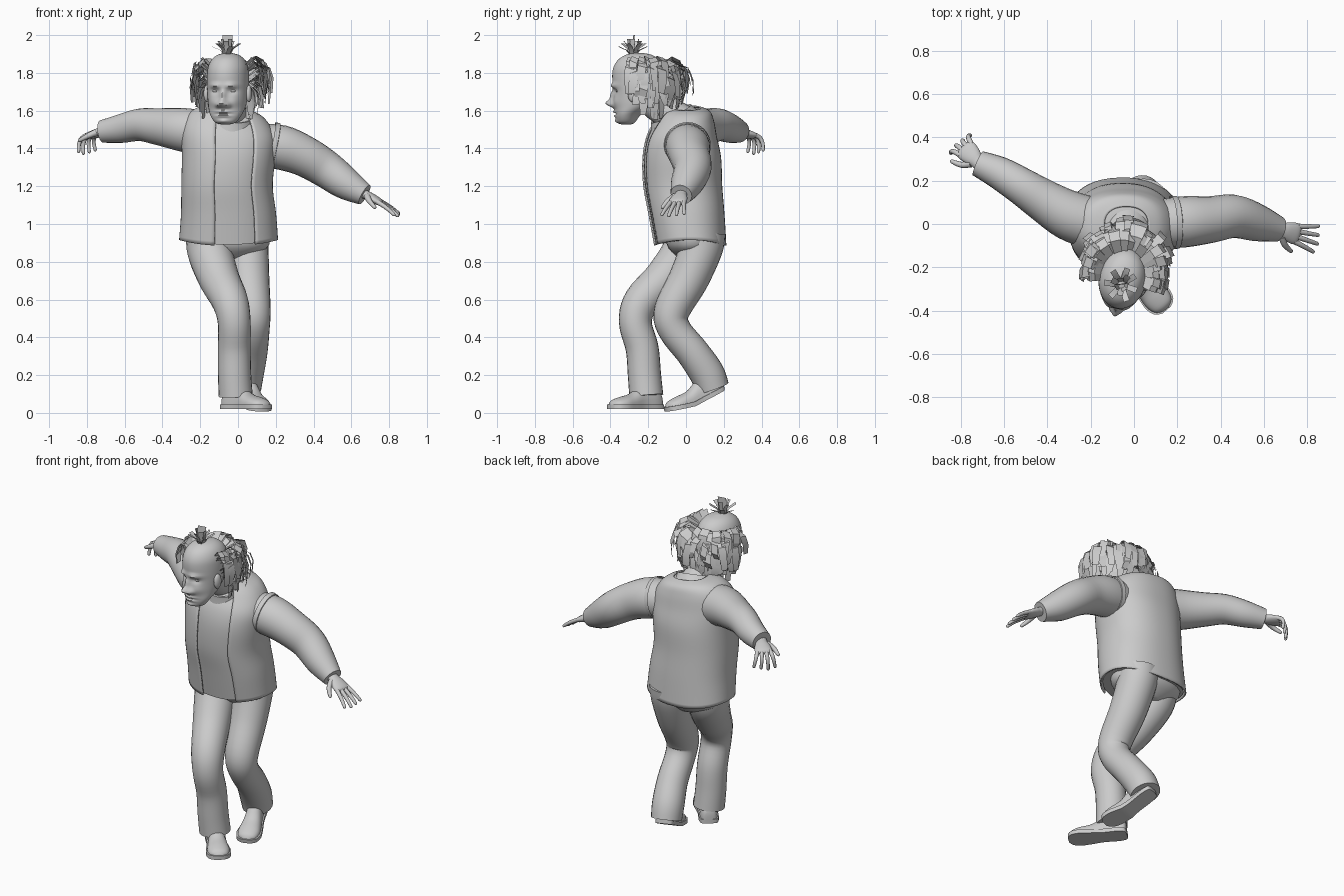
import bpy, bmesh, math, random
from mathutils import Vector, Matrix, Euler

if "Cube" in bpy.data.objects:
    bpy.data.objects.remove(bpy.data.objects["Cube"])

random.seed(4)
V = Vector


def curve(rows, sub):
    """Catmull-Rom interpolation through rows of numbers."""
    out, n = [], len(rows)
    for i in range(n - 1):
        p = [rows[max(i - 1, 0)], rows[i], rows[i + 1], rows[min(i + 2, n - 1)]]
        for s in range(sub):
            t = s / sub
            out.append([0.5 * (2 * b + (c - a) * t + (2 * a - 5 * b + 4 * c - d) * t * t
                               + (3 * b - a - 3 * c + d) * t ** 3) for a, b, c, d in zip(*p)])
    return out + [list(rows[-1])]


def finish(name, bm, angle=50):
    bmesh.ops.recalc_face_normals(bm, faces=bm.faces)
    me = bpy.data.meshes.new(name)
    bm.to_mesh(me)
    bm.free()
    ob = bpy.data.objects.new(name, me)
    bpy.context.collection.objects.link(ob)
    bpy.ops.object.select_all(action='DESELECT')
    ob.select_set(True)
    bpy.context.view_layer.objects.active = ob
    bpy.ops.object.shade_smooth_by_angle(angle=math.radians(angle))
    return ob


def loft(name, rings, closed=True):
    bm = bmesh.new()
    vs = [[bm.verts.new(p) for p in r] for r in rings]
    n = len(vs[0])
    for a, b in zip(vs, vs[1:]):
        for i in range(n if closed else n - 1):
            j = (i + 1) % n
            bm.faces.new((a[i], a[j], b[j], b[i]))
    if closed:
        bm.faces.new(vs[0])
        bm.faces.new(vs[-1])
    return finish(name, bm)


def ellipse(c, u, v, n=24):
    return [c + u * math.cos(math.tau * i / n) + v * math.sin(math.tau * i / n) for i in range(n)]


def tube(name, pts, sub=4, n=24, round_end=False):
    """Round limb through (x, y, z, radius) points."""
    rows = curve(pts, sub)
    if round_end:
        d = (V(rows[-1][:3]) - V(rows[-2][:3])).normalized()
        e, r = V(rows[-1][:3]), rows[-1][3]
        rows += [[*(e + d * r * .6), r * .75], [*(e + d * r * .95), r * .3]]
    c = [V(r[:3]) for r in rows]
    whole = c[-1] - c[0]
    k = min(range(3), key=lambda i: abs(whole[i]))
    ref = V([float(i == k) for i in range(3)])
    rings = []
    for i, r in enumerate(rows):
        t = (c[min(i + 1, len(c) - 1)] - c[max(i - 1, 0)]).normalized()
        u = ref.cross(t).normalized()
        rings.append(ellipse(c[i], u * r[3], t.cross(u) * r[3], n))
    return loft(name, rings)


def ball(name, loc, size, parent_m):
    bm = bmesh.new()
    bmesh.ops.create_uvsphere(bm, u_segments=20, v_segments=12, radius=1)
    m = parent_m @ Matrix.Translation(loc) @ Matrix.Diagonal((*size, 1))
    bmesh.ops.transform(bm, matrix=m, verts=bm.verts)
    return finish(name, bm)


# Torso: shirt body and open-fronted vest share one set of sections (z, cx, cy, rx, ry)
torso = [(.885, -.05, .02, .258, .19), (1.05, -.05, 0, .248, .2), (1.2, -.058, -.02, .238, .208),
         (1.35, -.05, -.025, .243, .207), (1.46, -.05, -.025, .245, .185),
         (1.54, -.05, -.01, .22, .155), (1.59, -.045, 0, .17, .125), (1.612, -.035, 0, .1, .08)]


def torso_rings(a0, a1, n, inset, drop):
    rings = []
    for z, cx, cy, rx, ry in curve(torso, 5):
        tilt = .13 * min(max((z - 1.35) / .2, 0), 1)
        ring = []
        for i in range(n):
            a = math.radians(a0 + (a1 - a0) * i / (n - 1))
            c, s = math.cos(a), math.sin(a)
            x = (rx - inset) * math.copysign(abs(c) ** .88, c)
            y = (ry - inset) * math.copysign(abs(s) ** .88, s)
            hem = .03 * c * c * max(0, 1 - (z - .885) / .16)
            ring.append(V((cx + x, cy + y, z - drop - tilt * x + hem)))
        rings.append(ring)
    return rings


loft("shirt_body", torso_rings(0, 352.5, 48, .012, -.006)[:-4])
vest = loft("vest", torso_rings(-60, 256, 60, 0, 0), closed=False)
mod = vest.modifiers.new("thickness", 'SOLIDIFY')
mod.thickness = .008
mod.offset = 0

# Sleeves
tube("right_sleeve", [(-.18, 0, 1.48, .12), (-.3, .04, 1.5, .115), (-.42, .11, 1.515, .098),
                      (-.52, .175, 1.525, .086), (-.62, .235, 1.505, .076), (-.72, .28, 1.49, .06)])
tube("left_sleeve", [(.1, 0, 1.42, .11), (.23, .01, 1.405, .118), (.35, .02, 1.36, .108),
                     (.46, .035, 1.295, .1), (.57, .005, 1.215, .086), (.67, -.025, 1.155, .058)])

# Thin vest armhole rim
bm = bmesh.new()
q = V((1, .05, -.2)).to_track_quat('Z', 'Y').to_matrix()
ring = ellipse(V((0, 0, 0)), V((.118, 0, 0)), V((0, .118, 0)), 32)
edge = [[bm.verts.new(V((.195, .008, 1.414)) + q @ (p * k + V((0, 0, h)))) for p in ring]
        for k, h in ((.99, .008), (1.03, .006), (1.05, -.02))]
for a, b in zip(edge, edge[1:]):
    for i in range(32):
        bm.faces.new((a[i], a[(i + 1) % 32], b[(i + 1) % 32], b[i]))
finish("left_armhole", bm)


# Hands
def hand(side_name, wrist, d, thumb, curl, reach):
    w, d = V(wrist), V(d).normalized()
    s = V(thumb)
    s = (s - d * s.dot(d)).normalized()
    down = d.cross(s)
    down = down if down.z < 0 else -down
    palm = [(-.04, .034, .028), (.01, .033, .024), (.04, .043, .024), (.08, .05, .02),
            (.1, .045, .015), (.11, .028, .006)]
    loft(side_name + "_palm", [ellipse(w + d * t, s * a, down * b, 20) for t, a, b in curve(palm, 3)])
    for i in (-1.5, -.5, .5, 1.5):
        b = w + d * .09 + s * i * .024
        length = reach - .012 * abs(i - .4)
        pts = [(*(b + d * length * t * (1 - curl * t * .7) + s * i * .016 * t + down * length * curl * t * t),
                .013 - .004 * t) for t in (0, .35, .7, 1)]
        tube(side_name + "_finger", pts, 3, 10, True)
    b = w + d * .025 + s * .028
    tube(side_name + "_thumb", [(*b, .018), (*(b + d * .03 + s * .035 + down * .012), .014),
                                (*(b + d * .075 + s * .055 + down * .025), .01)], 3, 10, True)


hand("left", (.67, -.025, 1.158), (.19, -.05, -.1), (0, -1, -.15), .12, .14)
hand("right", (-.715, .28, 1.49), (-.6, .62, -.2), (-.7, -.7, 0), .7, .12)

# Trousers
loft("trouser_seat", [ellipse(V((-.05, .04, z)), V((rx, -.02, 0)), V((.02, ry, 0)), 32)
                      for z, rx, ry in curve([(.81, .08, .06), (.84, .15, .1), (.89, .215, .14), (.98, .22, .15)], 3)])
tube("right_trouser_leg", [(-.15, .01, .95, .125), (-.147, -.01, .85, .12), (-.1, -.115, .71, .108),
                           (-.042, -.235, .59, .096), (-.02, -.268, .48, .087), (-.02, -.232, .34, .087),
                           (-.018, -.22, .2, .088), (-.012, -.21, .09, .09)], 5)
tube("left_trouser_leg", [(.045, .09, .95, .12), (.048, .08, .87, .114), (.06, .015, .71, .106),
                          (.078, -.075, .54, .095), (.08, -.06, .44, .087), (.068, .035, .32, .088),
                          (.045, .11, .21, .092), (.035, .142, .13, .088)], 5)


# Shoes: domed upper plus a sole following the same outline; heel_bend lifts the heel
def shoe(side_name, loc, rot, heel_bend):
    m = Matrix.Translation(loc) @ Euler([math.radians(a) for a in rot]).to_matrix().to_4x4()
    rows = curve([(.085, .015, .05), (.075, .04, .09), (.03, .05, .12), (-.05, .048, .115),
                  (-.12, .058, .08), (-.18, .064, .065), (-.225, .05, .05), (-.245, .018, .03)], 4)

    def place(x, y, z):
        return m @ V((x, y, z + heel_bend * max(y + .1, 0)))

    upper = [[place(w * math.cos(a), y, .018 + (h - .018) * max(math.sin(a), 0) ** .8)
              for a in [math.pi * i / 14 for i in range(15)]] for y, w, h in rows]
    loft(side_name + "_shoe_upper", upper)
    sole = [[place(x * (w + .007), y * 1.02, z) for x, z in ((-1, 0), (1, 0), (1, .024), (-1, .024))]
            for y, w, h in rows]
    loft(side_name + "_shoe_sole", sole)


shoe("right", (-.01, -.205, .02), (0, 0, 40), 0)
shoe("left", (.045, .125, .055), (11, 0, 20), .28)

# Neck and collar
tube("neck", [(-.035, .0, 1.52, .1), (-.04, -.08, 1.58, .088), (-.05, -.17, 1.64, .08),
              (-.05, -.22, 1.7, .07)])
cm = Matrix.Translation((-.03, -.07, 1.565)) @ Euler((math.radians(24), math.radians(8), 0)).to_matrix().to_4x4()
bm = bmesh.new()
rim = [[bm.verts.new(cm @ p) for p in ellipse(V((0, 0, z)), V((r, 0, 0)), V((0, r * 1.05, 0)), 40)]
       for z, r in ((-.04, .14), (0, .12), (.022, .112), (.018, .1), (-.03, .1))]
for a, b in zip(rim, rim[1:]):
    for i in range(40):
        bm.faces.new((a[i], a[(i + 1) % 40], b[(i + 1) % 40], b[i]))
finish("collar", bm)

# Head: sections (z, front y, back y, half width) with soft bumps for the face
hm = Matrix.Translation((-.05, -.24, 0)) @ Matrix.Rotation(math.radians(-12), 4, 'Z')
skull = [(1.528, -.105, -.05, .025), (1.54, -.125, -.03, .058), (1.58, -.132, .0, .085),
         (1.63, -.136, .07, .1), (1.7, -.144, .11, .108), (1.78, -.152, .13, .11),
         (1.83, -.145, .125, .105), (1.87, -.12, .1, .086), (1.895, -.08, .06, .056), (1.906, -.04, .01, .015)]
bumps = [(0, 1.68, .022, .016, .03), (0, 1.638, .05, .026, .022), (0, 1.594, .016, .034, .008),
         (0, 1.572, .014, .032, .008), (0, 1.545, .012, .028, .012), (0, 1.583, -.01, .04, .004)]
for s in (-1, 1):
    bumps += [(s * .028, 1.63, .02, .014, .013), (s * .045, 1.733, .016, .032, .012),
              (s * .045, 1.703, -.014, .024, .014), (s * .06, 1.645, .011, .028, .03)]
rings = []
for z, yf, yb, hw in curve(skull, 8):
    ring = []
    for p in ellipse(V((0, (yf + yb) / 2, z)), V((hw, 0, 0)), V((0, (yb - yf) / 2, 0)), 80):
        if p.y < (yf + yb) / 2:
            p.y -= sum(a * math.exp(-((p.x - x) / sx) ** 2 - ((z - bz) / sz) ** 2) for x, bz, a, sx, sz in bumps)
        ring.append(hm @ p)
    rings.append(ring)
loft("head", rings)
for s, nm in ((-1, "right"), (1, "left")):
    ball(nm + "_eye", (s * .044, -.113, 1.704), (.018, .012, .008), hm)
    ball(nm + "_ear", (s * .114, -.02, 1.69), (.016, .026, .045), hm)


# Hair made of curved flat strips, shorter towards the ears
def strip(bm, pts, width):
    rows = [(bm.verts.new(p - w), bm.verts.new(p + w)) for p, w in zip(pts, width)]
    for a, b in zip(rows, rows[1:]):
        bm.faces.new((a[0], a[1], b[1], b[0]))


bm = bmesh.new()
for z0, reach, span, count in ((1.825, .185, 104, 26), (1.79, .198, 100, 26), (1.745, .19, 88, 24),
                               (1.7, .165, 78, 22), (1.665, .13, 70, 18)):
    for i in range(count):
        a = math.radians(-span + 2 * span * i / (count - 1) + random.uniform(-5, 5))
        d, t = V((math.sin(a), math.cos(a), 0)), V((math.cos(a), -math.sin(a), 0))
        back = max(math.cos(a), 0)
        r1 = (reach + random.uniform(-.02, .02)) * (1 + .27 * back)
        z = z0 + random.uniform(-.015, .015)
        drop = random.uniform(.06, .12)
        prof = [(.095, 0), (.6 * r1 + .03, .045), (.93 * r1, .022), (r1, -.03), (r1 * random.uniform(.9, 1.02), -drop)]
        w = random.uniform(.016, .026)
        tw = V((0, 0, random.uniform(-.025, .025)))
        skew = t * random.uniform(-.03, .03)
        strip(bm, [hm @ (d * r + skew * (k / 4) ** 2 + V((0, .005, z + h))) for k, (r, h) in enumerate(prof)],
              [hm.to_3x3() @ (t * w * k + tw * (k - .6)) for k in (.7, .95, 1.05, 1, .75)])
finish("side_hair", bm, 30)

# Tuft on the crown
bm = bmesh.new()
for i in range(14):
    a = math.tau * i / 14 + random.uniform(-.15, .15)
    d, t = V((math.cos(a), math.sin(a), 0)), V((-math.sin(a), math.cos(a), 0))
    out, up = ((.03, .085), (.075, .06), (.05, .075), (.08, .045))[i % 4]
    b = V((-.058, -.28, 1.89))
    strip(bm, [b + d * .012, b + d * (.015 + out * .25) + V((0, 0, up * .65)), b + d * out + V((0, 0, up + .005))],
          [t * .012, t * .013, t * .014])
strip(bm, [V((-.06, -.28, 1.89)), V((-.058, -.278, 1.95)), V((-.055, -.275, 2.0))], [V((.026, .004, 0))] * 3)
finish("crown_tuft", bm, 30)
